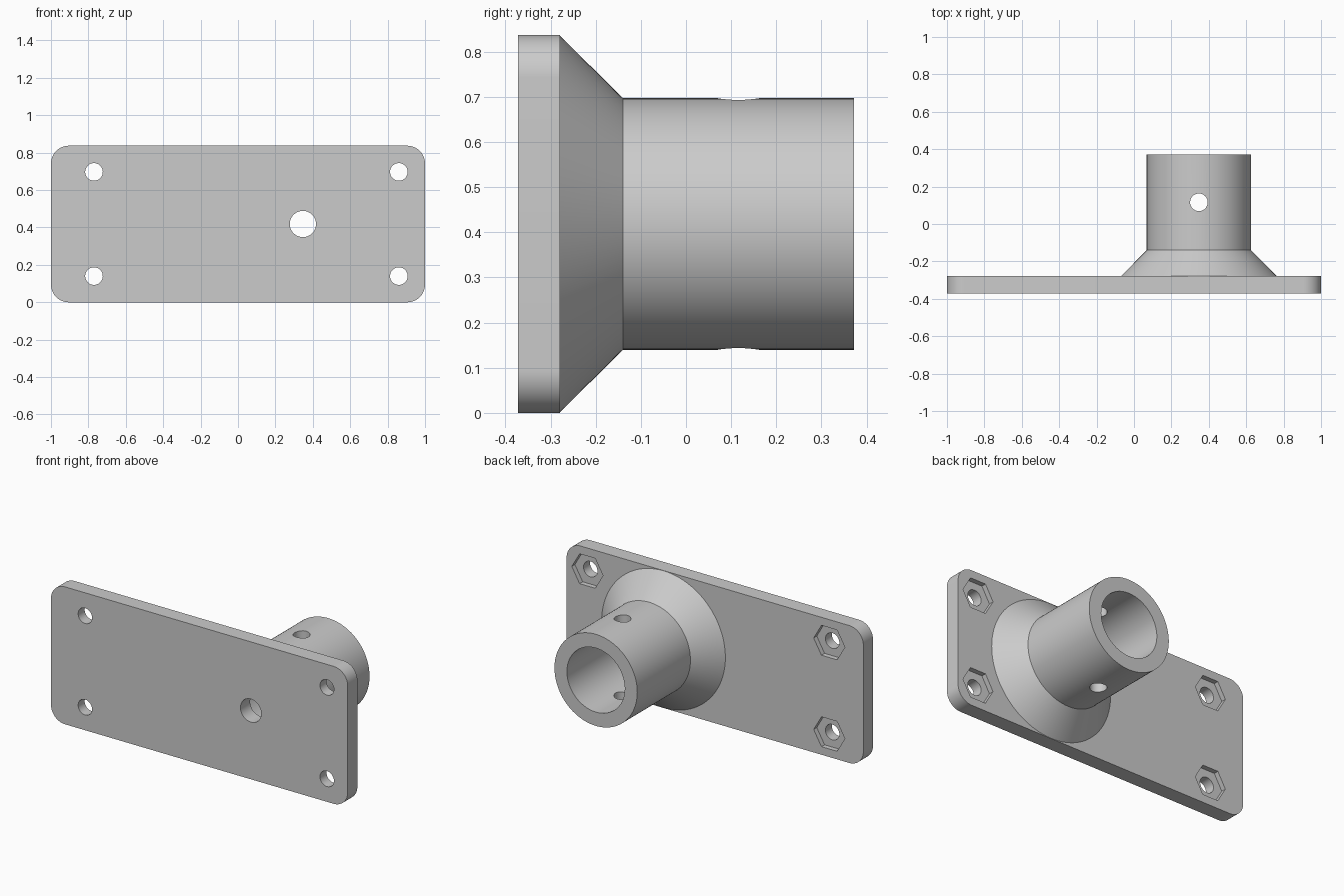
import bpy, bmesh, math
from mathutils import Matrix, Vector

if "Cube" in bpy.data.objects:
    bpy.data.objects.remove(bpy.data.objects["Cube"], do_unlink=True)

FRONT, BACK, END = -0.372, -0.279, 0.372   # plate front, plate back, tube end
HEIGHT, CORNER = 0.837, 0.095
AXIS_X, AXIS_Z = 0.347, HEIGHT / 2
SEGMENTS = 96

grey = bpy.data.materials.new("plain_grey")
grey.use_nodes = True
colour = (0.6, 0.6, 0.6, 1)
grey.diffuse_color = colour
grey.node_tree.nodes["Principled BSDF"].inputs["Base Color"].default_value = colour


def make_object(name, bm):
    bmesh.ops.recalc_face_normals(bm, faces=bm.faces[:])
    mesh = bpy.data.meshes.new(name)
    bm.to_mesh(mesh)
    bm.free()
    mesh.materials.append(grey)
    obj = bpy.data.objects.new(name, mesh)
    bpy.context.collection.objects.link(obj)
    return obj


def prism(name, outline, y0, y1):
    """Extrude an x-z outline along y."""
    bm = bmesh.new()
    face = bm.faces.new([bm.verts.new((x, y0, z)) for x, z in outline])
    new = bmesh.ops.extrude_face_region(bm, geom=[face])["geom"]
    verts = [v for v in new if isinstance(v, bmesh.types.BMVert)]
    bmesh.ops.translate(bm, verts=verts, vec=(0, y1 - y0, 0))
    return make_object(name, bm)


def circle(x, z, radius, sides=SEGMENTS):
    turns = [math.tau * i / sides for i in range(sides)]
    return [(x + radius * math.cos(a), z + radius * math.sin(a)) for a in turns]


def lathe(name, profile):
    """Spin (radius, y) points around the socket axis."""
    bm = bmesh.new()
    rings = [[bm.verts.new((x, y, z)) for x, z in circle(AXIS_X, AXIS_Z, r)]
             for r, y in profile]
    for low, high in zip(rings, rings[1:]):
        for i in range(SEGMENTS):
            j = (i + 1) % SEGMENTS
            bm.faces.new((low[i], low[j], high[j], high[i]))
    bm.faces.new(rings[0])
    bm.faces.new(rings[-1])
    return make_object(name, bm)


def combine(target, tool, operation):
    mod = target.modifiers.new(operation.lower(), "BOOLEAN")
    mod.operation, mod.object, mod.solver = operation, tool, "EXACT"
    bpy.context.view_layer.objects.active = target
    bpy.ops.object.modifier_apply(modifier=mod.name)
    bpy.data.objects.remove(tool, do_unlink=True)


# Rounded base plate
outline = []
for quarter, (sx, sz) in enumerate([(1, 1), (-1, 1), (-1, -1), (1, -1)]):
    cx = sx * (1 - CORNER)
    cz = AXIS_Z + sz * (AXIS_Z - CORNER)
    for i in range(17):
        a = math.pi / 2 * (quarter + i / 16)
        outline.append((cx + CORNER * math.cos(a), cz + CORNER * math.sin(a)))
flange = prism("mounting_flange", outline, FRONT, BACK)

# Conical foot and tube, rooted inside the plate
socket = lathe("socket", [(0.417, -0.33), (0.417, BACK), (0.279, -0.14), (0.279, END)])
combine(flange, socket, "UNION")

# Socket bore and the smaller hole through the plate
combine(flange, prism("bore", circle(AXIS_X, AXIS_Z, 0.195), BACK, 0.5), "DIFFERENCE")
combine(flange, prism("centre_hole", circle(AXIS_X, AXIS_Z, 0.07), -0.5, 0), "DIFFERENCE")

# Cross pin hole through both tube walls
bm = bmesh.new()
bmesh.ops.create_cone(bm, cap_ends=True, segments=48, radius1=0.047, radius2=0.047, depth=1,
                      matrix=Matrix.Translation(Vector((AXIS_X, 0.116, AXIS_Z))))
combine(flange, make_object("pin_hole", bm), "DIFFERENCE")

# Bolt holes with hexagonal nut recesses on the back
for x in (-0.77, 0.86):
    for z in (0.14, HEIGHT - 0.14):
        combine(flange, prism("bolt_hole", circle(x, z, 0.047, 48), -0.5, -0.2), "DIFFERENCE")
        combine(flange, prism("nut_recess", circle(x, z, 0.105, 6), BACK - 0.03, -0.2),
                "DIFFERENCE")

# Smooth round walls, crisp edges
bpy.ops.object.select_all(action="DESELECT")
flange.select_set(True)
bpy.context.view_layer.objects.active = flange
bpy.ops.object.shade_smooth_by_angle(angle=math.radians(30))
